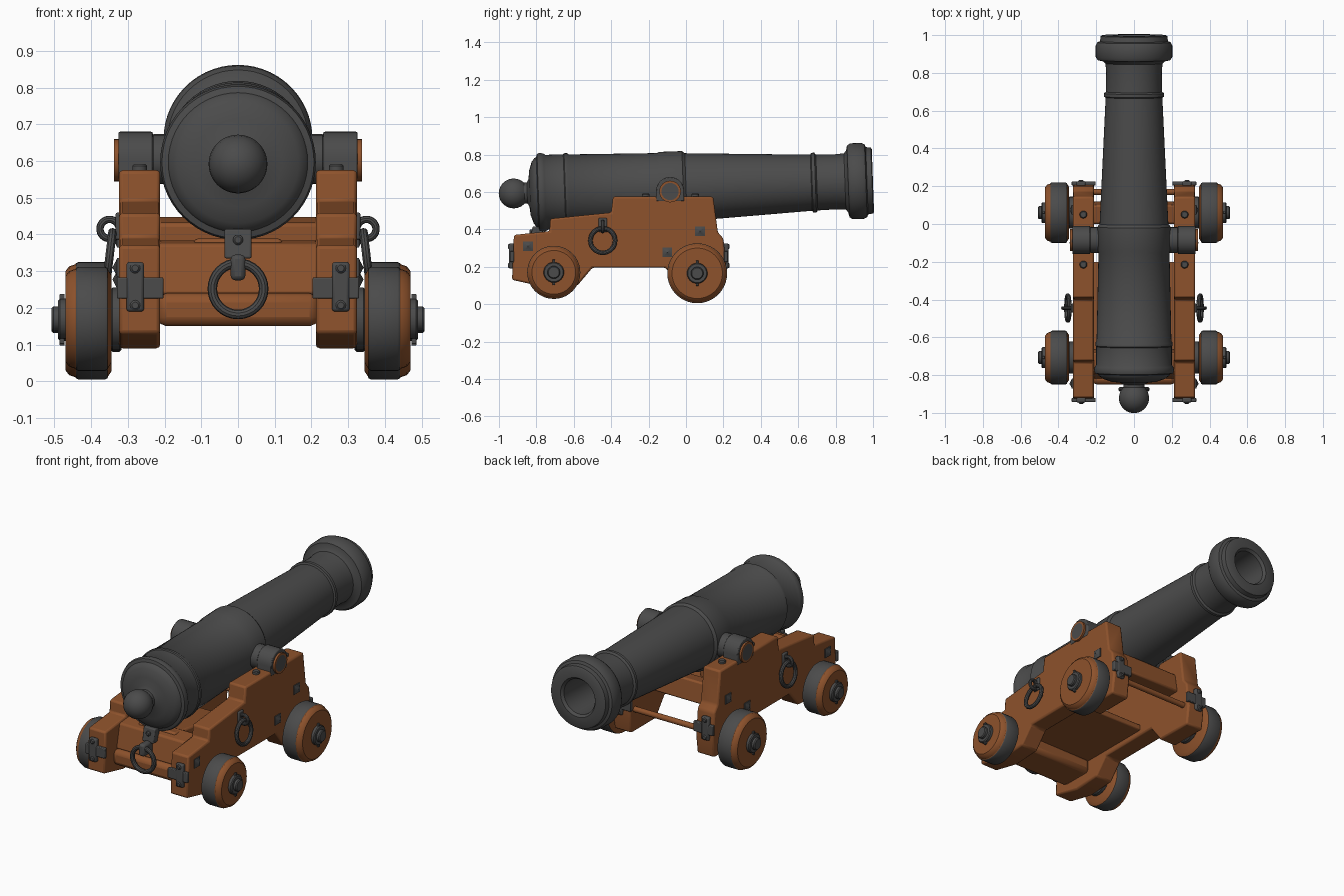
import bpy, bmesh, math
from mathutils import Matrix, Vector

cube = bpy.data.objects.get("Cube")
if cube:
    bpy.data.objects.remove(cube, do_unlink=True)


def material(name, rgb):
    m = bpy.data.materials.new(name)
    m.use_nodes = True
    m.diffuse_color = (*rgb, 1)
    bsdf = m.node_tree.nodes["Principled BSDF"]
    bsdf.inputs["Base Color"].default_value = (*rgb, 1)
    bsdf.inputs["Roughness"].default_value = 0.7
    return m


IRON = material("dark iron", (0.07, 0.07, 0.07))
WOOD = material("brown wood", (0.27, 0.085, 0.025))

ALONG_X = Matrix.Rotation(math.pi / 2, 4, 'Y')
ALONG_Y = Matrix.Rotation(-math.pi / 2, 4, 'X')
UP = Matrix.Identity(4)


def finish(name, bm, mats, mirror=False, bevel=0.0):
    bmesh.ops.recalc_face_normals(bm, faces=bm.faces)
    mesh = bpy.data.meshes.new(name)
    bm.to_mesh(mesh)
    bm.free()
    for m in mats:
        mesh.materials.append(m)
    ob = bpy.data.objects.new(name, mesh)
    bpy.context.collection.objects.link(ob)
    bpy.ops.object.select_all(action='DESELECT')
    ob.select_set(True)
    bpy.context.view_layer.objects.active = ob
    bpy.ops.object.shade_smooth_by_angle(angle=math.radians(35))
    if bevel:
        mod = ob.modifiers.new("bevel", 'BEVEL')
        mod.width, mod.segments, mod.limit_method = bevel, 2, 'ANGLE'
    if mirror:
        ob.modifiers.new("mirror", 'MIRROR')
    return ob


def lathe(name, profile, place, mats, mirror=False, segs=40, rule=None):
    """Spin (radius, height) points round local z, then place the result."""
    bm = bmesh.new()
    verts = [bm.verts.new((r, 0, h)) for r, h in profile]
    edges = [bm.edges.new(p) for p in zip(verts, verts[1:])]
    bmesh.ops.spin(bm, geom=verts + edges, cent=(0, 0, 0), axis=(0, 0, 1),
                   angle=2 * math.pi, steps=segs)
    bmesh.ops.remove_doubles(bm, verts=bm.verts, dist=0.0005)
    if rule:
        for f in bm.faces:
            f.material_index = rule(f)
    bm.transform(place)
    return finish(name, bm, mats, mirror)


def rod(name, radius, start, end, place, mat, mirror=False, chamfer=0.005, segs=24):
    c = chamfer
    pts = [(0, start), (radius - c, start), (radius, start + c),
           (radius, end - c), (radius - c, end), (0, end)]
    return lathe(name, pts, place, [mat], mirror, segs)


def box(name, lo, hi, mat, mirror=False, bevel=0.006):
    bm = bmesh.new()
    lo, hi = Vector(lo), Vector(hi)
    bmesh.ops.create_cube(bm, size=1, matrix=Matrix.Translation((lo + hi) / 2)
                          @ Matrix.Diagonal((*(hi - lo), 1)))
    return finish(name, bm, [mat], mirror, bevel)


def prism(name, outline, x0, x1, mat, mirror=False, bevel=0.01):
    """Extrude a (y, z) outline from x0 to x1."""
    bm = bmesh.new()
    face = bm.faces.new([bm.verts.new((x0, y, z)) for y, z in outline])
    moved = bmesh.ops.extrude_face_region(bm, geom=[face])["geom"]
    bmesh.ops.translate(bm, vec=(x1 - x0, 0, 0),
                        verts=[g for g in moved if isinstance(g, bmesh.types.BMVert)])
    return finish(name, bm, [mat], mirror, bevel)


def ring(name, major, minor, place, mirror=False):
    pts = [(major + minor * math.cos(a), minor * math.sin(a))
           for a in (i * math.pi / 5 for i in range(11))]
    return lathe(name, pts, place, [IRON], mirror, 32)


def at(x, y, z):
    return Matrix.Translation((x, y, z))


# Barrel with knob, mouldings, flared muzzle and bore
knob = [(0.08 * math.sin(a), -0.922 - 0.08 * math.cos(a))
        for a in (math.radians(d) for d in range(0, 136, 15))]
barrel = knob + [
    (0.056, -0.85), (0.075, -0.84), (0.12, -0.835), (0.165, -0.82), (0.185, -0.805),
    (0.19, -0.795), (0.207, -0.79), (0.212, -0.775), (0.207, -0.755), (0.2, -0.745),
    (0.2, -0.65), (0.205, -0.645), (0.205, -0.63), (0.198, -0.62), (0.188, -0.15),
    (0.194, -0.135), (0.194, -0.015), (0.182, 0.0), (0.15, 0.67), (0.16, 0.675),
    (0.16, 0.692), (0.149, 0.7), (0.147, 0.8), (0.151, 0.85), (0.165, 0.862),
    (0.192, 0.868), (0.203, 0.885), (0.203, 0.945), (0.195, 0.962), (0.18, 0.968),
    (0.176, 0.995), (0.168, 1.0), (0.112, 1.0), (0.1, 0.985), (0.1, 0.3), (0, 0.3)]
TILT = at(0, 0, 0.625) @ Matrix.Rotation(0.036, 4, 'X')
lathe("barrel", barrel, TILT @ ALONG_Y, [IRON], segs=56)

# Trunnions, their liners and the straps that hold them down
TY, TZ = -0.085, 0.605
rod("trunnion", 0.055, 0.1, 0.337, at(0, TY, TZ) @ ALONG_X, IRON, True)
rod("trunnion_shoulder", 0.068, 0.12, 0.235, at(0, TY, TZ) @ ALONG_X, IRON, True)
lathe("trunnion_liner", [(0.046, 0.3), (0.058, 0.3), (0.058, 0.338), (0.046, 0.338)],
      at(0, TY, TZ - 0.003) @ ALONG_X, [WOOD], True, 24)
arch = [(TY + 0.075 * math.cos(a), TZ + 0.075 * math.sin(a))
        for a in (math.radians(d) for d in range(0, 181, 15))]
prism("trunnion_strap", [(TY + 0.075, 0.55)] + arch + [(TY - 0.075, 0.55)],
      0.232, 0.326, IRON, True, 0.005)
for y in (0.05, -0.215):
    rod("strap_bolt", 0.02, 0.57, 0.592, at(0.268, y, 0), IRON, True)

# Stepped side cheeks
cheek = [(-0.93, 0.13), (-0.92, 0.37), (-0.73, 0.39), (-0.725, 0.457), (-0.4, 0.49),
         (-0.39, 0.575), (0.145, 0.575), (0.17, 0.385), (0.2, 0.35), (0.215, 0.2),
         (0.2, 0.09), (-0.03, 0.09), (-0.11, 0.195), (-0.5, 0.195), (-0.58, 0.1),
         (-0.75, 0.09)]
prism("cheek", cheek, 0.212, 0.324, WOOD, True)

# Cross members, bed and wedge between the cheeks
prism("rear_transom", [(-0.82, 0.235), (-0.79, 0.375), (-0.68, 0.385), (-0.66, 0.235)],
      -0.22, 0.22, WOOD)
prism("bed_wedge", [(-0.78, 0.24), (-0.75, 0.39), (-0.3, 0.33), (-0.3, 0.24)],
      -0.12, 0.12, WOOD)
box("bed_plank", (-0.22, -0.72, 0.225), (0.22, -0.2, 0.26), WOOD)
box("rear_axle_beam", (-0.22, -0.85, 0.15), (0.22, -0.64, 0.24), WOOD, bevel=0.025)
prism("front_transom", [(0.0, 0.33), (0.0, 0.43), (0.1, 0.45), (0.12, 0.33)],
      -0.22, 0.22, WOOD)
rod("front_tie_rod", 0.016, -0.22, 0.22, at(0, 0.17, 0.22) @ ALONG_X, WOOD)


# Wheels with iron tyres, hubs and linchpins
def tread(face):
    c = face.calc_center_median()
    return int(c.xy.length > 0.12 and 0.355 < c.z < 0.442)


for end, y, z, r in (("front", 0.06, 0.165, 0.16), ("rear", -0.707, 0.17, 0.142)):
    hub = at(0, y, z) @ ALONG_X
    lathe(end + "_wheel",
          [(0, 0.345), (r - 0.022, 0.345), (r - 0.008, 0.354), (r - 0.003, 0.356),
           (r, 0.362), (r, 0.435), (r - 0.003, 0.441), (r - 0.006, 0.443),
           (r - 0.012, 0.46), (r - 0.025, 0.47), (0, 0.47)],
          hub, [WOOD, IRON], True, 40, tread)
    rod(end + "_inner_washer", 0.085, 0.318, 0.347, hub, IRON, True)
    rod(end + "_hub_cap", 0.055, 0.465, 0.49, hub, IRON, True)
    rod(end + "_axle_tip", 0.034, 0.3, 0.508, hub, IRON, True)
    box(end + "_linchpin", (0.472, y - 0.007, z - 0.068), (0.486, y + 0.007, z + 0.068),
        IRON, True, 0.003)

# Crossed straps on both ends of each cheek
for end, y in (("rear", -0.932), ("front", 0.213)):
    box(end + "_upright_strap", (0.256, y - 0.014, 0.19), (0.304, y + 0.014, 0.325),
        IRON, True, 0.008)
    box(end + "_cross_strap", (0.203, y - 0.01, 0.225), (0.33, y + 0.012, 0.283),
        IRON, True, 0.004)
    for z in (0.207, 0.308):
        rod(end + "_strap_rivet", 0.014, y - 0.02, y + 0.02,
            at(0.28, 0, z) @ ALONG_Y, IRON, True, segs=12)

# Square bolt heads on the outside of each cheek
for y, z in ((-0.845, 0.31), (-0.1, 0.277), (0.075, 0.39)):
    place = at(0, y, z) @ ALONG_X @ Matrix.Rotation(math.pi / 4, 4, 'Z')
    lathe("cheek_bolt", [(0.037, 0.318), (0.037, 0.329), (0.024, 0.333), (0, 0.342)],
          place, [IRON], True, 4)

# Side rings on eye bolts
ring("side_ring", 0.066, 0.012,
     at(0.35, -0.445, 0.34) @ Matrix.Rotation(-0.12, 4, 'Y') @ ALONG_X, True)
box("side_eye_plate", (0.318, -0.468, 0.385), (0.334, -0.422, 0.46), IRON, True)
ring("side_eye", 0.026, 0.01, at(0.35, -0.445, 0.415) @ ALONG_Y, True)

# Rear towing ring with hinge plate
ring("rear_ring", 0.07, 0.013, at(0, -0.875, 0.252) @ ALONG_Y)
prism("rear_ring_plate", [(-0.835, 0.335), (-0.82, 0.415), (-0.77, 0.415), (-0.79, 0.335)],
      -0.037, 0.037, IRON, bevel=0.005)
box("rear_ring_tongue", (-0.02, -0.895, 0.275), (0.02, -0.81, 0.345), IRON, bevel=0.012)
rod("rear_ring_rivet", 0.014, -0.838, -0.81, at(0, 0, 0.385) @ ALONG_Y, IRON, segs=12)
